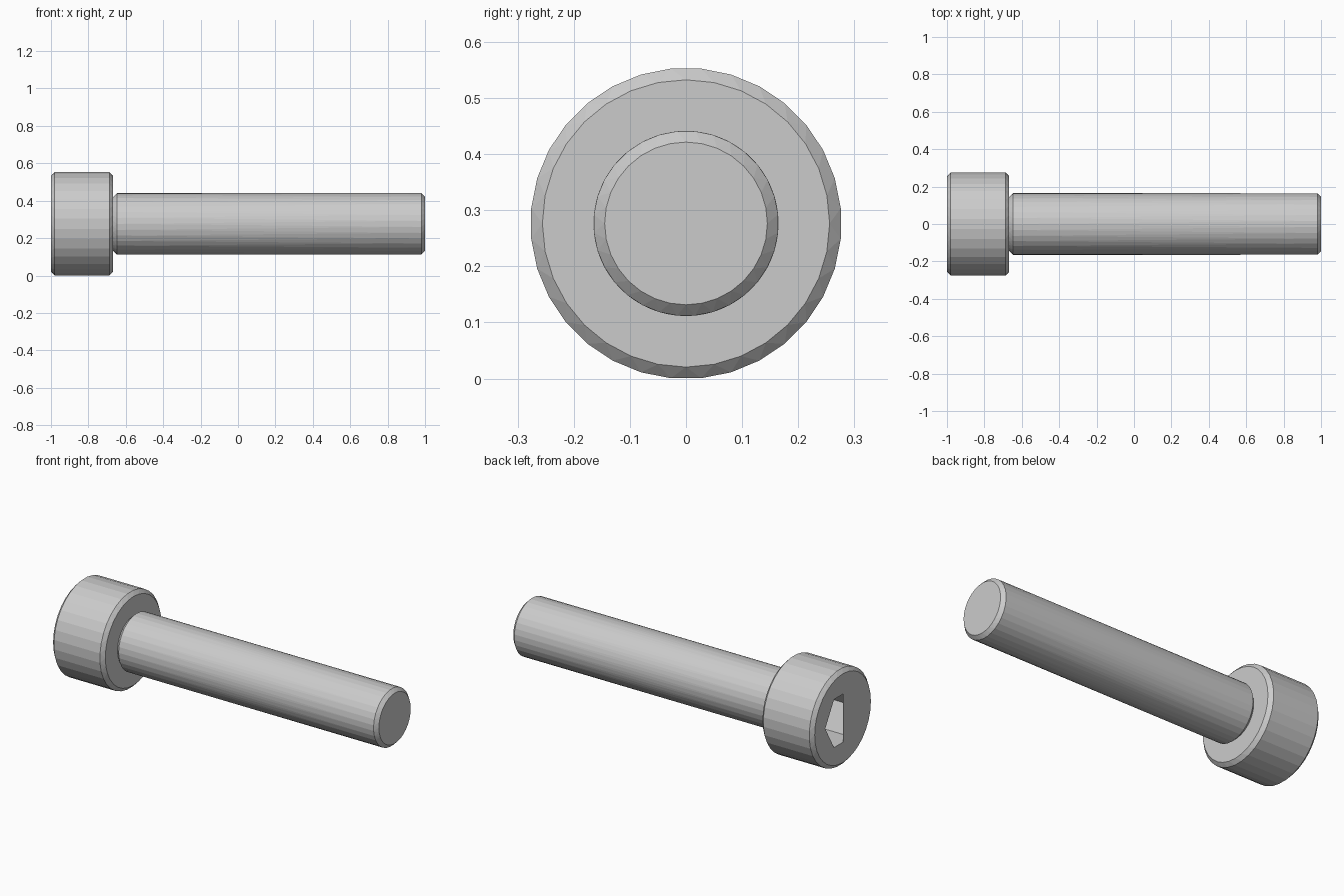
import bpy, bmesh, math

if "Cube" in bpy.data.objects:
    bpy.data.objects.remove(bpy.data.objects["Cube"])

N = 32
CZ = 0.2765          # height of the bolt axis


def ring(bm, x, r, phase=0.0, n=N):
    """Ring of vertices around the x axis; angle 0 is the top, +y follows."""
    return [bm.verts.new((x, r * math.sin(2 * math.pi * (i + phase) / n),
                          CZ + r * math.cos(2 * math.pi * (i + phase) / n)))
            for i in range(n)]


def bridge(bm, a, b, pa=0.0, pb=0.0):
    """Join two rings with quads, or triangles if they are staggered."""
    n = len(a)
    for i in range(n):
        j = (i + 1) % n
        if pa == pb:
            bm.faces.new((a[i], a[j], b[j], b[i]))
        elif pb > pa:
            bm.faces.new((a[i], a[j], b[i]))
            bm.faces.new((a[j], b[j], b[i]))
        else:
            bm.faces.new((a[i], a[j], b[j]))
            bm.faces.new((a[i], b[j], b[i]))


def loft(bm, profile):
    rings = [ring(bm, *p) for p in profile]
    for k in range(len(rings) - 1):
        bridge(bm, rings[k], rings[k + 1], profile[k][2], profile[k + 1][2])
    return rings


def finish(bm, name, inward=False):
    bmesh.ops.recalc_face_normals(bm, faces=bm.faces[:])
    if inward:
        bmesh.ops.reverse_faces(bm, faces=bm.faces[:])
    me = bpy.data.meshes.new(name)
    bm.to_mesh(me)
    bm.free()
    ob = bpy.data.objects.new(name, me)
    bpy.context.collection.objects.link(ob)


HEX_R = 0.16
HEX_H = HEX_R * math.cos(math.pi / 6)

# Head: chamfered cylinder, outer face open over half of the hex socket
bm = bmesh.new()
R = 0.2772
rings = loft(bm, [(-1.0, 0.256, 0), (-0.98, R, 0.5),
                  (-0.687, R, 0.5), (-0.667, 0.256, 0)])
bm.faces.new(rings[-1])
f = rings[0]
edge = [(0, -HEX_H), (HEX_R / 2, -HEX_H), (HEX_R, 0), (HEX_R / 2, HEX_H), (0, HEX_H)]
cut = [bm.verts.new((-1.0, y, CZ + z)) for y, z in edge]
bm.faces.new(f[:N // 2 + 1] + cut)                     # half with the opening
bm.faces.new(f[N // 2:] + [f[0]] + cut[::-4])          # closed half
finish(bm, "head")

# Hex socket: walls and floor facing inward
bm = bmesh.new()
a, b = (ring(bm, x, HEX_R, 0.5, 6) for x in (-1.0, -0.8))
bridge(bm, a, b)
bm.faces.new(b)
finish(bm, "hex_socket", inward=True)

# Shank: long cylinder with chamfers at both ends
bm = bmesh.new()
rings = loft(bm, [(-0.667, 0.145, 0.5), (-0.646, 0.165, 0),
                  (0.98, 0.165, 0.5), (1.0, 0.145, 0)])
bm.faces.new(rings[0])
bm.faces.new(rings[-1])
finish(bm, "shank")
